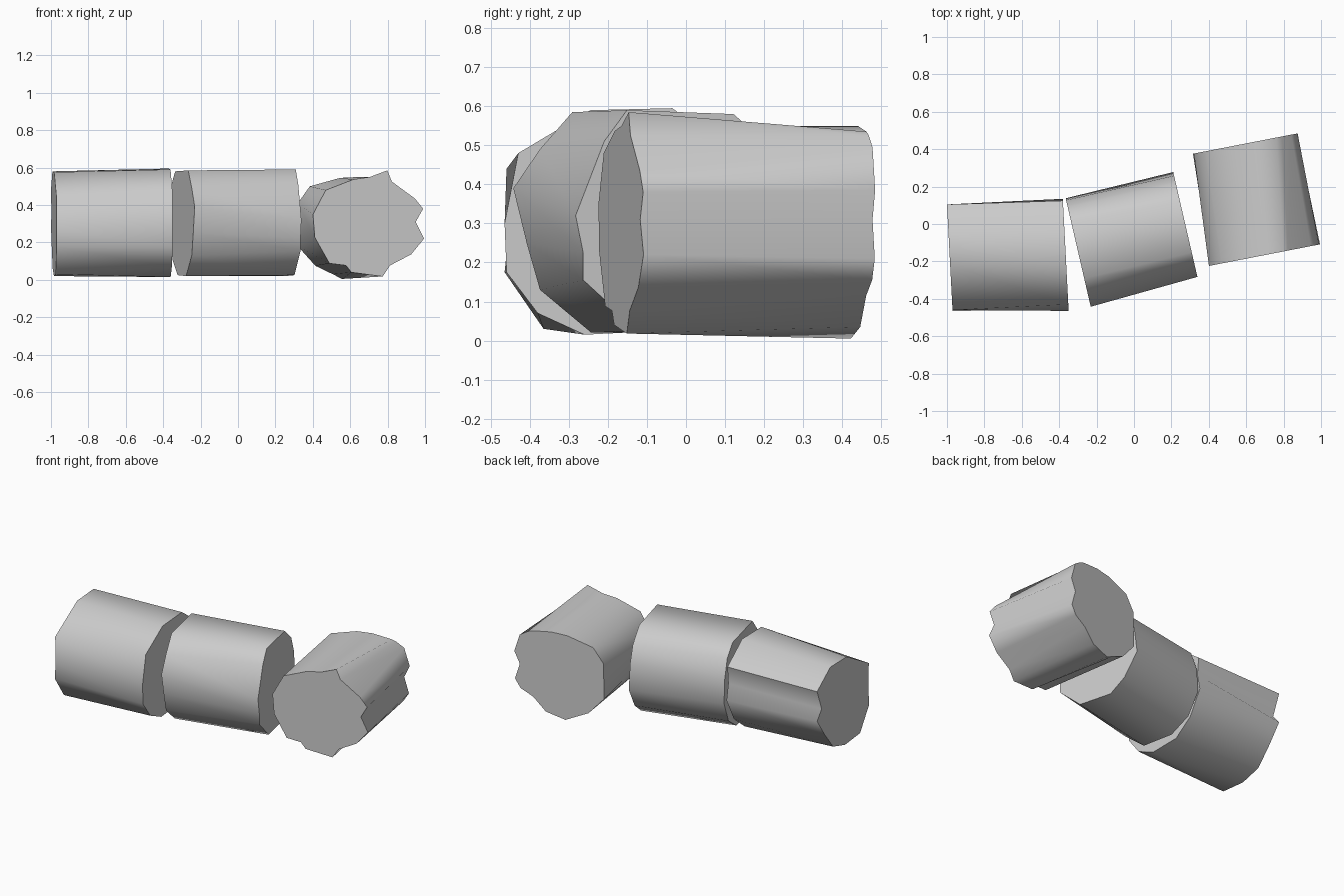
import bpy, bmesh, math
from mathutils import Vector

if "Cube" in bpy.data.objects:
    bpy.data.objects.remove(bpy.data.objects["Cube"])

grey = bpy.data.materials.new("weathered_grey")
grey.diffuse_color = (0.6, 0.6, 0.6, 1)
grey.use_nodes = True
grey.node_tree.nodes["Principled BSDF"].inputs["Base Color"].default_value = grey.diffuse_color

# Irregular outlines of the cut ends (sideways, up) about the log axis, clockwise
LEFT_A = [(.28, .14), (.275, -.03), (.285, -.125), (.185, -.27), (.02, -.28), (-.11, -.24),
          (-.2, -.13), (-.285, -.01), (-.235, .05), (-.285, .18), (-.14, .28), (.04, .275)]
LEFT_B = [(.265, .18), (.30, 0), (.295, -.125), (.215, -.23), (.095, -.285), (-.10, -.275),
          (-.22, -.18), (-.30, -.03), (-.28, .07), (-.29, .18), (-.13, .295), (.08, .29)]
MID_A = [(.235, .195), (.305, .095), (.27, -.045), (.235, -.165), (.1, -.275), (-.1, -.27),
         (-.22, -.19), (-.29, -.05), (-.28, .1), (-.24, .22), (-.16, .285), (.15, .29)]
MID_B = [(.21, .215), (.285, .025), (.265, -.07), (.265, -.14), (.12, -.27), (-.1, -.275),
         (-.2, -.2), (-.29, -.06), (-.27, .1), (-.23, .2), (-.13, .285), (.15, .295)]
RIGHT_A = [(.29, .095), (.25, .025), (.295, -.065), (.225, -.149), (.11, -.208), (.07, -.267),
           (-.10, -.245), (-.13, -.208), (-.22, -.197), (-.30, -.058), (-.31, .065),
           (-.24, .195), (-.09, .252), (0, .265), (.095, .30), (.12, .24), (.245, .15)]
RIGHT_B = [(.285, .10), (.25, .025), (.28, -.075), (.245, -.13), (.165, -.17), (.085, -.25),
           (-.04, -.28), (-.09, -.255), (-.185, -.21), (-.285, -.10), (-.28, .125),
           (-.215, .215), (-.05, .26), (.05, .265), (.17, .25), (.2, .24), (.25, .21)]


def log(name, start, end, yaw, z, near, far):
    """Loft the near outline at start to the far outline at end."""
    yaw = math.radians(yaw)
    side = Vector((math.sin(yaw), -math.cos(yaw), 0))
    bm = bmesh.new()
    rings, centres = [], []
    for outline, pos in ((near, start), (far, end)):
        c = Vector((pos[0], pos[1], z))
        rings.append([bm.verts.new(c + side * u + Vector((0, 0, h))) for u, h in outline])
        centres.append(bm.verts.new(c))
    a, b = rings
    for i in range(len(a)):
        j = (i + 1) % len(a)
        bm.faces.new((a[i], a[j], b[j], b[i]))       # bark
        bm.faces.new((a[j], a[i], centres[0]))       # cut ends
        bm.faces.new((b[i], b[j], centres[1]))
    bmesh.ops.recalc_face_normals(bm, faces=bm.faces)
    me = bpy.data.meshes.new(name)
    bm.to_mesh(me)
    bm.free()
    me.materials.append(grey)
    ob = bpy.data.objects.new(name, me)
    bpy.context.collection.objects.link(ob)
    bpy.ops.object.select_all(action='DESELECT')
    ob.select_set(True)
    bpy.context.view_layer.objects.active = ob
    bpy.ops.object.shade_smooth_by_angle(angle=math.radians(60))


# Three rough log chunks lying end to end, each turned a little differently
log("left_log", (-.985, -.18), (-.365, -.165), 3, .30, LEFT_A, LEFT_B)
log("middle_log", (-.30, -.145), (.275, -.005), 13, .295, MID_A, MID_B)
log("right_log", (.705, -.165), (.595, .43), 101, .285, RIGHT_A, RIGHT_B)
